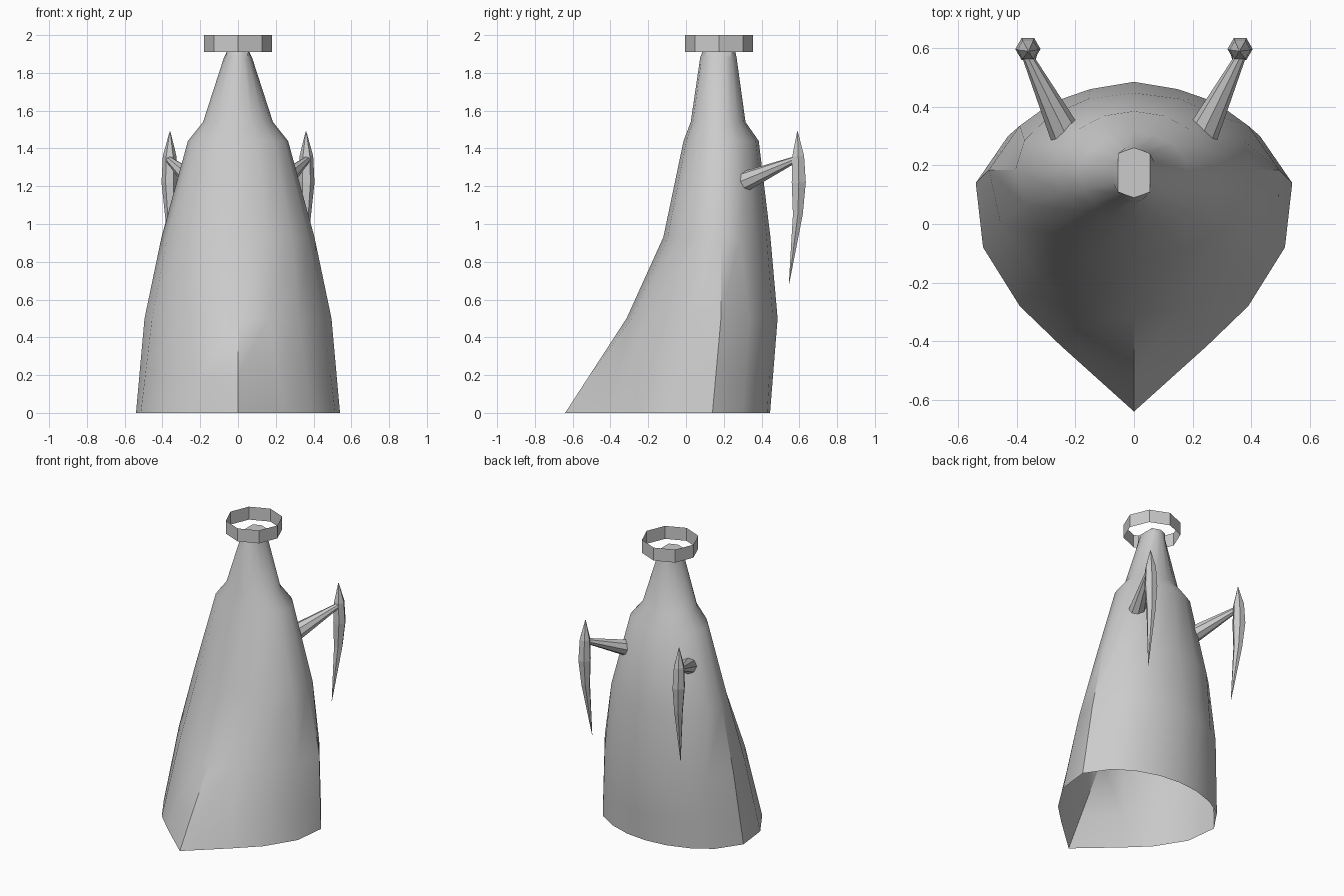
import bpy, math
from mathutils import Vector

if "Cube" in bpy.data.objects:
    bpy.data.objects.remove(bpy.data.objects["Cube"])

grey = bpy.data.materials.new("grey")
grey.diffuse_color = (0.6, 0.6, 0.6, 1)
grey.use_nodes = True
grey.node_tree.nodes["Principled BSDF"].inputs["Base Color"].default_value = grey.diffuse_color


def make(name, verts, faces, smooth=None):
    mesh = bpy.data.meshes.new(name)
    mesh.from_pydata(verts, [], faces)
    mesh.materials.append(grey)
    obj = bpy.data.objects.new(name, mesh)
    bpy.context.collection.objects.link(obj)
    bpy.ops.object.select_all(action='DESELECT')
    obj.select_set(True)
    bpy.context.view_layer.objects.active = obj
    if smooth:
        bpy.ops.object.shade_smooth_by_angle(angle=math.radians(smooth))
    return obj


def loft(name, rings, cap_start=False, cap_end=False, smooth=None):
    """Join equal-sized counter-clockwise rings with quads."""
    n = len(rings[0])
    verts = [p for r in rings for p in r]
    faces = [(k * n + i, k * n + (i + 1) % n, (k + 1) * n + (i + 1) % n, (k + 1) * n + i)
             for k in range(len(rings) - 1) for i in range(n)]
    if cap_start:
        faces.append(tuple(reversed(range(n))))
    if cap_end:
        faces.append(tuple(range(len(verts) - n, len(verts))))
    return make(name, verts, faces, smooth)


# Robe: half outlines run from the front point round to the back
def outline(z, half):
    left = [(-x, y) for x, y in reversed(half[1:-1])]
    return [(x, y, z) for x, y in half + left]


def oval(z, w, front, back, mid):
    half = []
    for i in range(9):
        a = math.pi * i / 8
        depth = mid - front if i < 4 else back - mid
        half.append((w * math.sin(a), mid - depth * math.cos(a)))
    return outline(z, half)


hem = [(0, -.64), (.25, -.415), (.39, -.28), (.515, -.08), (.54, .14),
       (.43, .30), (.30, .38), (.15, .43), (0, .445)]
knee = [(0, -.315), (.16, -.285), (.32, -.19), (.455, 0), (.495, .185),
        (.39, .335), (.28, .415), (.15, .46), (0, .485)]
shin = [(a[0] * .62 + b[0] * .38, a[1] * .62 + b[1] * .38) for a, b in zip(hem, knee)]
crown = [(0, .09), (.03, .10), (.055, .11), (.055, .14), (.055, .175),
         (.055, .21), (.055, .24), (.03, .25), (0, .26)]
loft("robe", [outline(0, hem), outline(.19, shin), outline(.5, knee),
              oval(.93, .405, -.12, .447, .185), oval(1.44, .265, -.013, .385, .18),
              oval(1.54, .185, .025, .315, .175), oval(1.88, .075, .075, .268, .175),
              outline(1.92, crown)], cap_end=True, smooth=32)

# Halo: thin open eight-sided band
loft("halo", [[(.18 * math.cos(i * math.pi / 4), .175 + .18 * math.sin(i * math.pi / 4), z)
               for i in range(8)] for z in (1.91, 2.0)])

# Arms and hanging blades, one of each per side
for side, label in ((1, "right"), (-1, "left")):
    start = Vector((.235 * side, .31, 1.225))
    end = Vector((.365 * side, .575, 1.34))
    turn = (end - start).to_track_quat('Z', 'Y')
    rings = [[c + turn @ Vector((r * math.cos(i * math.pi / 4), r * math.sin(i * math.pi / 4), 0))
              for i in range(8)] for c, r in ((start, .054), (end, .018))]
    loft(label + "_arm", rings, True, True)

    # Blade: six-sided spindle with a long lower point
    rows = [(.68, .34, .545, .001), (1.05, .357, .592, .03), (1.22, .362, .597, .043),
            (1.36, .362, .594, .036), (1.49, .36, .59, .002)]
    rings = [[(x * side + r * math.cos(i * math.pi / 3), y + r * math.sin(i * math.pi / 3), z)
              for i in range(6)] for z, x, y, r in rows]
    loft(label + "_blade", rings, True, True)
